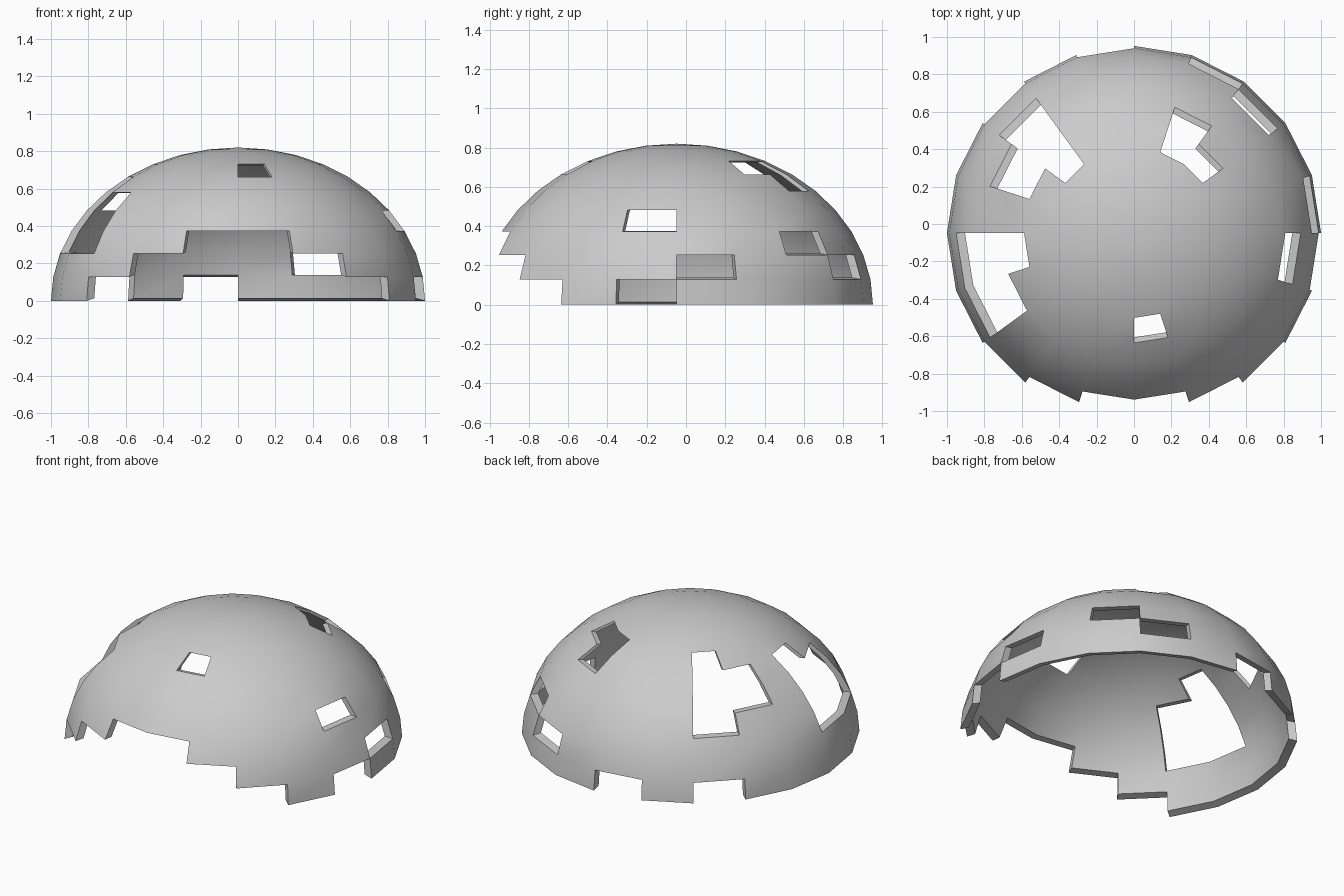
import bpy, bmesh
from math import sin, cos, radians

if "Cube" in bpy.data.objects:
    bpy.data.objects.remove(bpy.data.objects["Cube"])

SEGS, ROWS = 20, 10          # columns around, rows from rim to pole
HEIGHT, CY = 0.82, -0.048    # dome height, centre offset

# Missing panels: column -> rows (column 0 starts at +x, counter-clockwise)
GAPS = {0: [1], 2: [2, 6], 3: [1, 5, 6], 5: [0], 7: [0, 3, 4, 5, 6], 8: [4, 5],
        10: [2, 3, 4, 5], 11: [2, 3, 4], 12: [0], 13: [0, 1], 14: [0, 1, 2],
        15: [0, 1, 2, 6], 16: [0, 1], 17: [0], 19: [0, 3]}


def present(c, r):
    return 0 <= r < ROWS and r not in GAPS.get(c % SEGS, [])


def shell_points(bm, scale, z_scale, z_off):
    """Grid of dome points for one skin, sharing a single pole."""
    grid = {}
    for r in range(ROWS):
        a = radians(90 * r / ROWS)
        for c in range(SEGS):
            t = radians(360 * c / SEGS)
            grid[c, r] = bm.verts.new((scale * cos(a) * cos(t),
                                       scale * cos(a) * sin(t) + CY,
                                       HEIGHT * sin(a) * z_scale + z_off))
    pole = bm.verts.new((0, CY, HEIGHT * z_scale + z_off))
    return lambda c, r: pole if r == ROWS else grid[c % SEGS, r]


bm = bmesh.new()
outer = shell_points(bm, 1.0, 1.0, 0.0)
inner = shell_points(bm, 0.95, 0.972, 0.014)

for c in range(SEGS):
    for r in range(ROWS):
        if not present(c, r):
            continue
        # Outer and inner skin panels
        ring = [(c, r), (c + 1, r), (c + 1, r + 1), (c, r + 1)]
        if r == ROWS - 1:
            ring = ring[:3]
        bm.faces.new([outer(*p) for p in ring])
        bm.faces.new([inner(*p) for p in reversed(ring)])
        # Rim walls where the neighbouring panel is missing
        sides = [((c, r), (c + 1, r), (c, r - 1)),
                 ((c + 1, r), (c + 1, r + 1), (c + 1, r)),
                 ((c + 1, r + 1), (c, r + 1), (c, r + 1)),
                 ((c, r + 1), (c, r), (c - 1, r))]
        for a, b, neighbour in sides:
            if neighbour[1] < ROWS and not present(*neighbour):
                bm.faces.new([outer(*b), outer(*a), inner(*a), inner(*b)])

# Drop points left unused inside the gaps
bmesh.ops.delete(bm, geom=[v for v in bm.verts if not v.link_faces], context='VERTS')

mesh = bpy.data.meshes.new("broken_dome_shell")
bm.to_mesh(mesh)
bm.free()
dome = bpy.data.objects.new("broken_dome_shell", mesh)
bpy.context.collection.objects.link(dome)
bpy.context.view_layer.objects.active = dome
dome.select_set(True)
bpy.ops.object.shade_smooth_by_angle(angle=radians(30))
